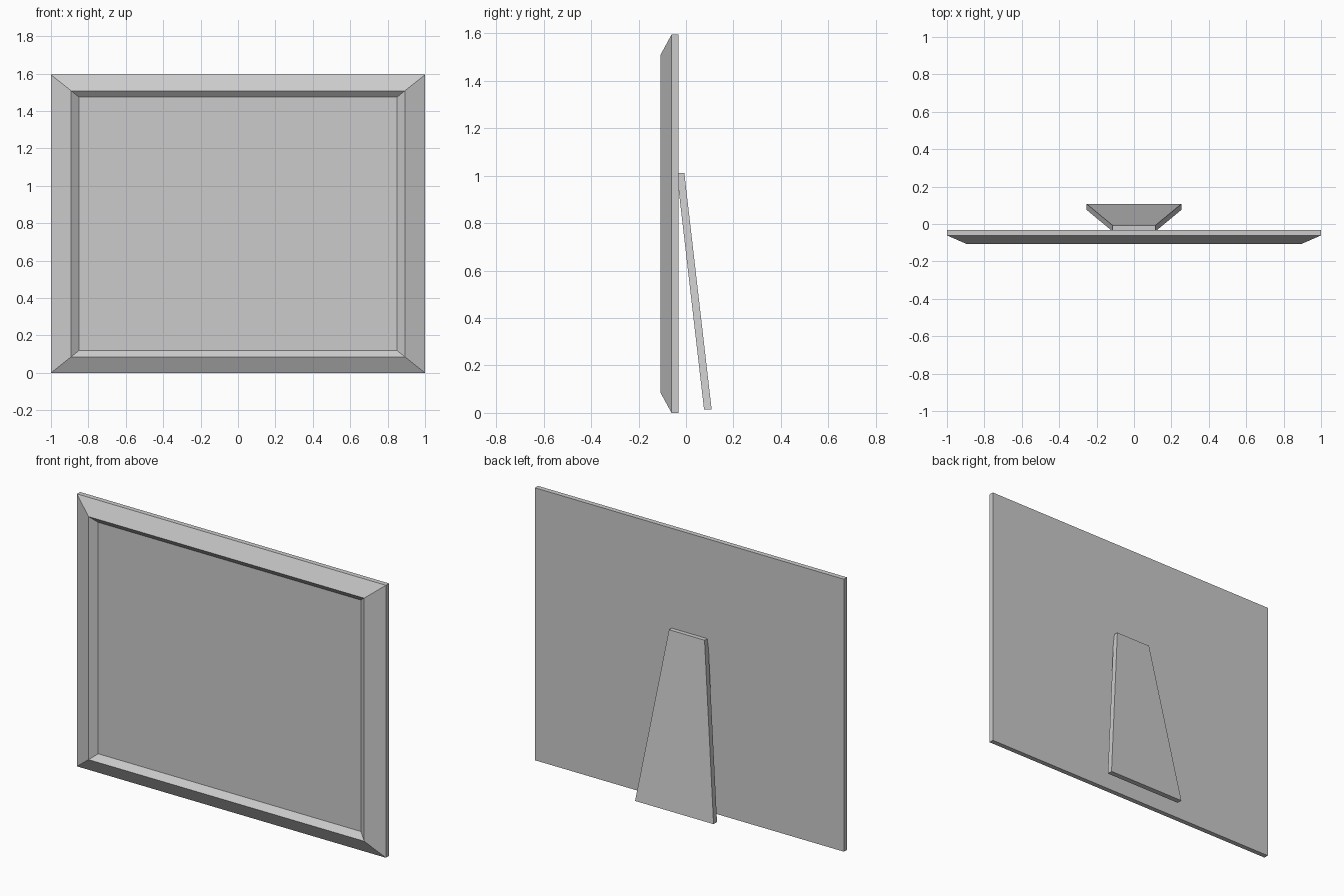
import bpy
import bmesh

if "Cube" in bpy.data.objects:
    bpy.data.objects.remove(bpy.data.objects["Cube"])

MID_Z = 0.797  # middle height of the frame


def loft(name, rings):
    """Solid made of four-cornered rings joined in order, closed at both ends."""
    bm = bmesh.new()
    loops = [[bm.verts.new(p) for p in ring] for ring in rings]
    for a, b in zip(loops, loops[1:]):
        for i in range(4):
            j = (i + 1) % 4
            bm.faces.new((a[i], a[j], b[j], b[i]))
    bm.faces.new(loops[0])
    bm.faces.new(loops[-1])
    bmesh.ops.recalc_face_normals(bm, faces=bm.faces)
    mesh = bpy.data.meshes.new(name)
    bm.to_mesh(mesh)
    bm.free()
    obj = bpy.data.objects.new(name, mesh)
    bpy.context.collection.objects.link(obj)
    return obj


def upright_rect(half_x, half_z, y):
    return [(sx * half_x, y, MID_Z + sz * half_z)
            for sx, sz in ((-1, -1), (1, -1), (1, 1), (-1, 1))]


def flat_rect(half_x, y0, y1, z):
    return [(-half_x, y0, z), (half_x, y0, z), (half_x, y1, z), (-half_x, y1, z)]


# Picture frame: back board, thin rim, sloped front, recessed panel
loft("picture_frame", [
    upright_rect(1.0, 0.797, -0.032),
    upright_rect(1.0, 0.797, -0.061),
    upright_rect(0.892, 0.711, -0.108),
    upright_rect(0.85, 0.677, -0.078),
])

# Tapered leaning stand, its top set into the back board
loft("back_stand", [
    flat_rect(0.254, 0.076, 0.108, 0.015),
    flat_rect(0.115, -0.039, -0.007, 1.01),
])
